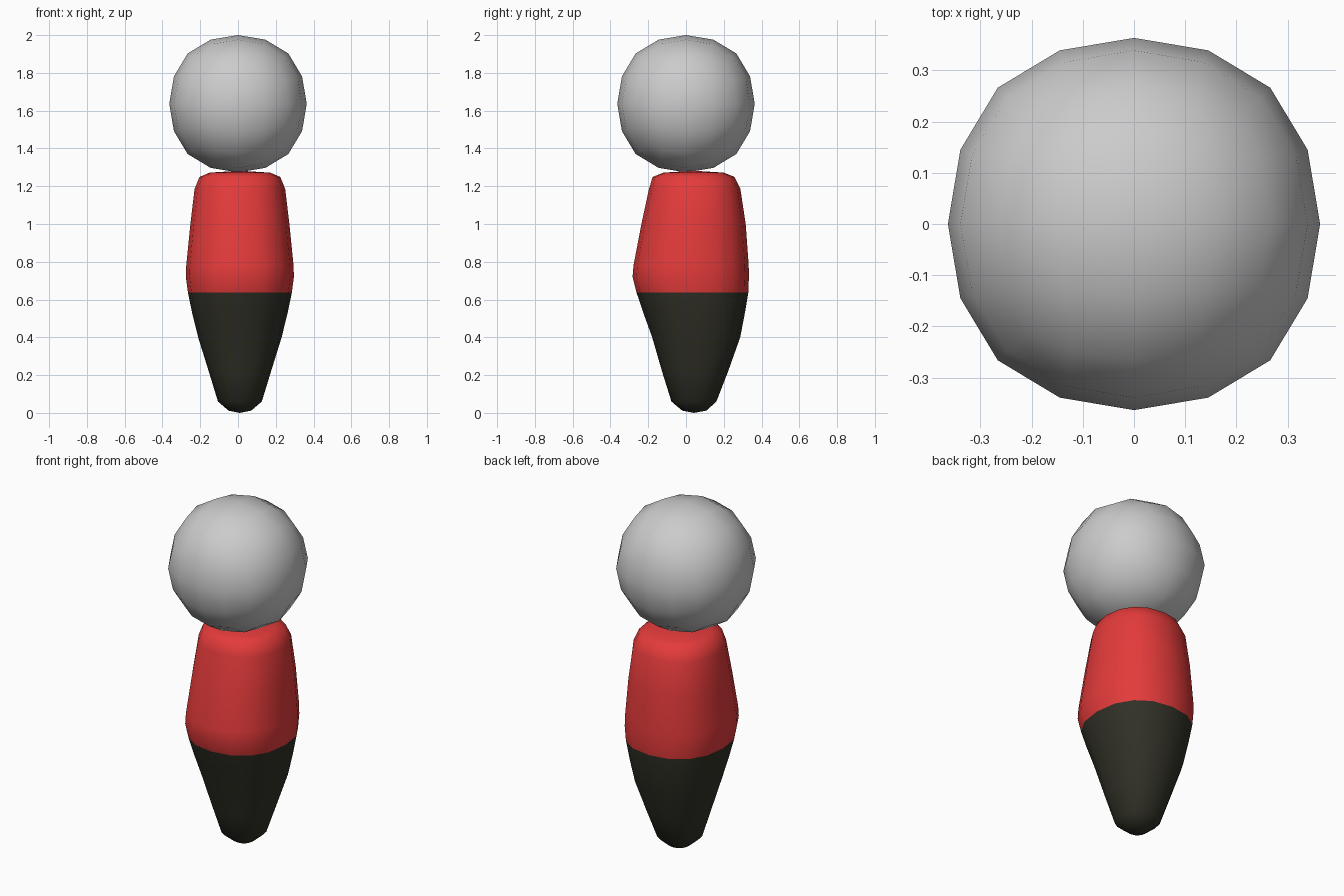
import bpy, bmesh, math

if "Cube" in bpy.data.objects:
    bpy.data.objects.remove(bpy.data.objects["Cube"])


def material(name, rgb):
    m = bpy.data.materials.new(name)
    m.diffuse_color = (*rgb, 1.0)
    m.use_nodes = True
    m.node_tree.nodes["Principled BSDF"].inputs["Base Color"].default_value = m.diffuse_color
    return m


grey = material("light grey", (0.6, 0.6, 0.6))
red = material("red", (0.78, 0.043, 0.043))
black = material("near black", (0.03, 0.03, 0.02))


def finish(name, bm, mats):
    bmesh.ops.recalc_face_normals(bm, faces=bm.faces)
    for f in bm.faces:
        f.smooth = True
    mesh = bpy.data.meshes.new(name)
    bm.to_mesh(mesh)
    bm.free()
    for m in mats:
        mesh.materials.append(m)
    ob = bpy.data.objects.new(name, mesh)
    bpy.context.collection.objects.link(ob)
    return ob


# Head: a cube rounded by subdivision
HEAD_R = 0.3635
bm = bmesh.new()
bmesh.ops.create_cube(bm, size=2 * HEAD_R / 0.878)
head = finish("head", bm, [grey])
head.location = (0, 0, 2.0 - HEAD_R)
sub = head.modifiers.new("round", 'SUBSURF')
sub.levels = sub.render_levels = 2
sub.use_limit_surface = False

# Body: lofted slightly boxy 16-sided rings (z, x radius, y centre, y radius)
WAIST = 0.637
RINGS = [
    (0.012, 0.060, 0.044, 0.064),
    (0.060, 0.116, 0.042, 0.119),
    (0.220, 0.165, 0.048, 0.175),
    (0.400, 0.221, 0.054, 0.233),
    (0.530, 0.253, 0.043, 0.269),
    (WAIST, 0.275, 0.034, 0.296),
    (0.720, 0.286, 0.025, 0.308),
    (0.780, 0.284, 0.027, 0.305),
    (1.000, 0.262, 0.040, 0.276),
    (1.185, 0.240, 0.046, 0.242),
    (1.249, 0.214, 0.040, 0.217),
    (1.272, 0.160, 0.040, 0.160),
]
SIDES, CX = 16, 0.01


def bulge(v):
    return math.copysign(abs(v) ** 0.88, v)


bm = bmesh.new()
loops = []
for z, rx, cy, ry in RINGS:
    angles = [2 * math.pi * i / SIDES for i in range(SIDES)]
    loops.append([bm.verts.new((CX + rx * bulge(math.cos(a)),
                                cy + ry * bulge(math.sin(a)), z)) for a in angles])
for lo, hi in zip(loops, loops[1:]):
    for i in range(SIDES):
        j = (i + 1) % SIDES
        bm.faces.new((lo[i], lo[j], hi[j], hi[i]))
# Caps
for loop, z in ((loops[0], 0.0), (loops[-1], 1.282)):
    tip = bm.verts.new((CX, 0.042, z))
    for i in range(SIDES):
        bm.faces.new((loop[i], loop[(i + 1) % SIDES], tip))
# Red above the waist, black below
for f in bm.faces:
    f.material_index = 0 if f.calc_center_median().z > WAIST else 1
finish("body", bm, [red, black])
